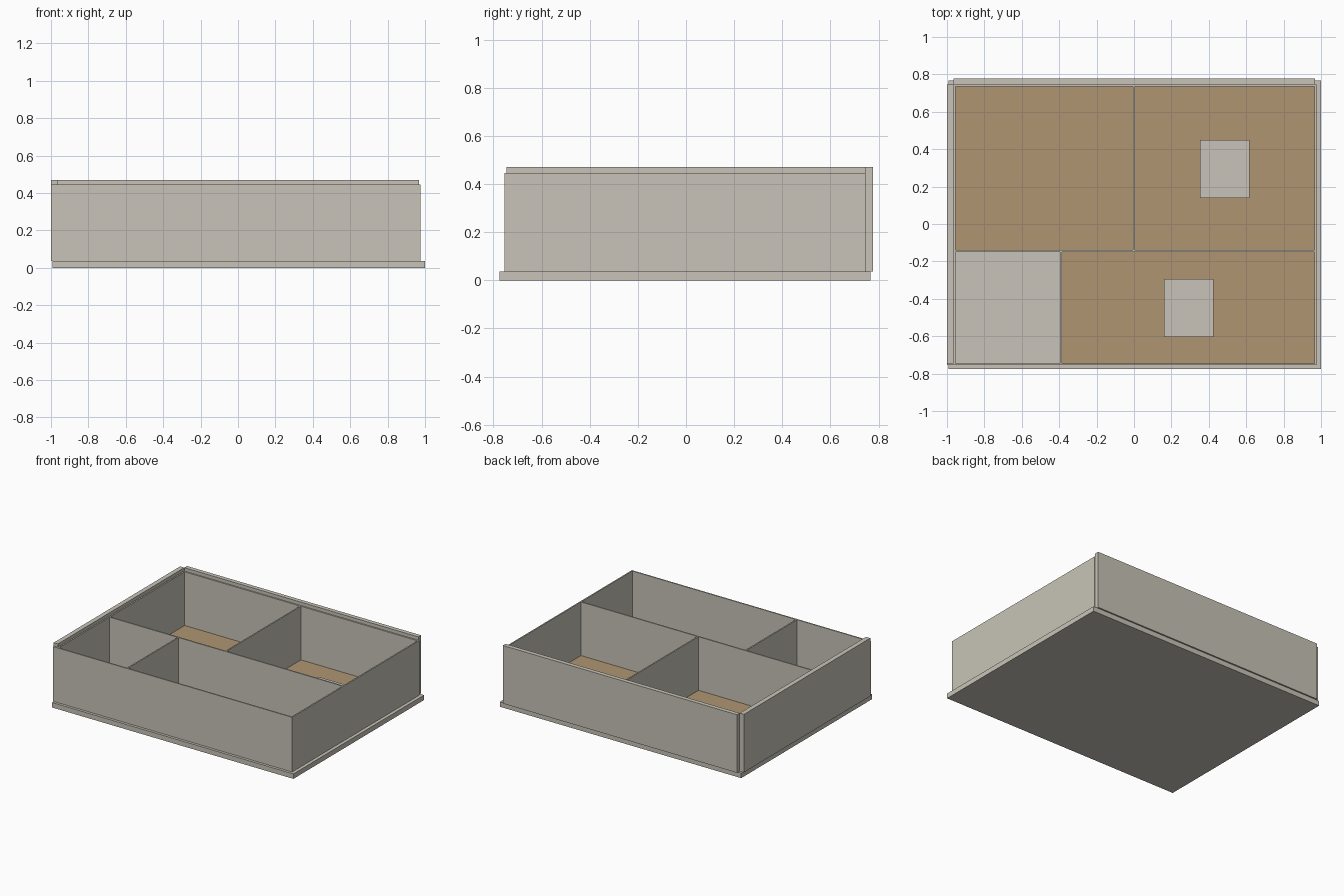
import bpy

cube = bpy.data.objects.get("Cube")
if cube:
    bpy.data.objects.remove(cube, do_unlink=True)


def make_material(name, rgb):
    mat = bpy.data.materials.new(name)
    mat.use_nodes = True
    mat.diffuse_color = (*rgb, 1)
    mat.node_tree.nodes["Principled BSDF"].inputs["Base Color"].default_value = (*rgb, 1)
    return mat


grey = make_material("warm grey board", (0.58, 0.55, 0.48))
tan = make_material("tan liner", (0.43, 0.30, 0.165))


def box(name, x, y, z, mat=grey):
    """Box spanning the given (low, high) range on each axis."""
    bpy.ops.mesh.primitive_cube_add(size=1)
    obj = bpy.context.object
    obj.name = name
    for v in obj.data.vertices:
        v.co = [r[0] if c < 0 else r[1] for c, r in zip(v.co, (x, y, z))]
    obj.data.materials.append(mat)
    return obj


BASE, RIM, TOP = 0.037, 0.445, 0.47
T = 0.01                            # thin board thickness
LEFT, RIGHT = -0.965, 0.975         # inner tray outline
FRONT, BACK = -0.755, 0.745
SPLIT = -0.15                       # front edge of the long divider
thin = (BASE, RIM)
thick = (BASE, TOP)

# Base slab and the two thick, taller outer walls
box("base_slab", (-0.992, 1.0), (-0.775, 0.766), (0, BASE))
box("thick_side_wall", (-1.0, LEFT), (FRONT + T, BACK), thick)
box("thick_back_wall", (LEFT, 0.968), (BACK, 0.777), thick)

# Thin tray walls
box("front_wall", (-1.0, RIGHT), (FRONT, FRONT + T), thin)
box("plain_side_wall", (RIGHT - T, RIGHT), (FRONT + T, BACK - T), thin)
box("inner_side_wall", (LEFT, LEFT + T), (FRONT + T, BACK - T), thin)
box("inner_back_wall", (LEFT, RIGHT), (BACK - T, BACK), thin)

# Dividers
box("long_divider", (LEFT + T, RIGHT - T), (SPLIT, SPLIT + T), thin)
box("rear_divider", (-0.005, 0.005), (SPLIT + T, BACK - T), thin)
box("front_divider", (-0.395, -0.385), (FRONT + T, SPLIT), thin)

# Liners on the compartment floors
liner = (BASE, BASE + 0.008)
rear = (SPLIT + T, BACK - T)
box("rear_liner_a", (LEFT + T, -0.005), rear, liner, tan)
box("rear_liner_b", (0.005, RIGHT - T), rear, liner, tan)
box("front_liner", (-0.385, RIGHT - T), (FRONT + T, SPLIT), liner, tan)

# Low square blocks standing on the liners
for name, cx, cy in (("rear_block", 0.485, 0.295), ("front_block", 0.292, -0.448)):
    box(name, (cx - 0.132, cx + 0.132), (cy - 0.155, cy + 0.155), (BASE, 0.12))
